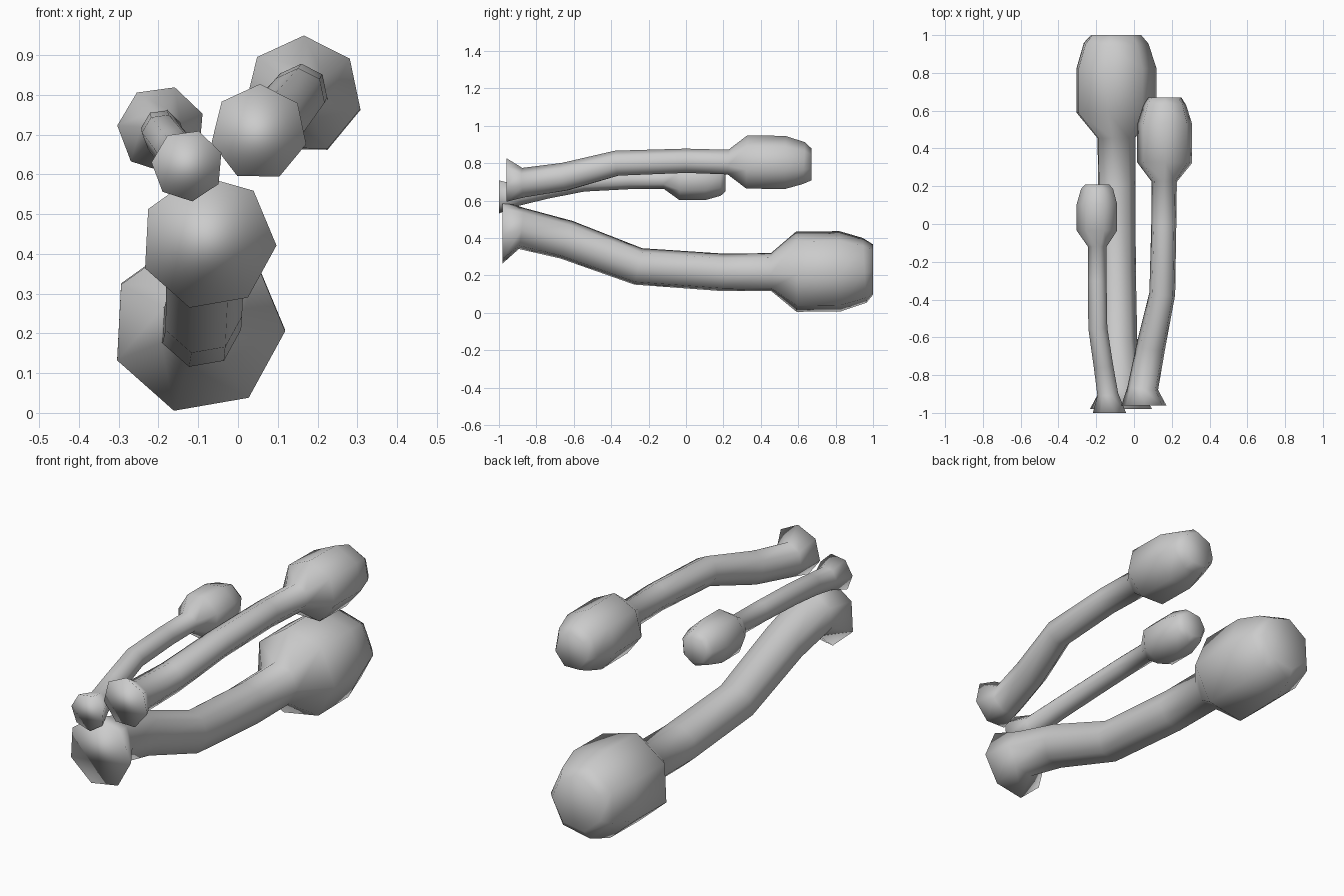
import bpy, bmesh
from math import cos, sin, radians, pi

SIDES = 7


def bud_stalk(name, rings, phase):
    """Loft heptagon rings (y, x, z, radius) along y, leaning each with the path."""
    bm = bmesh.new()
    loops = []
    for i, (y, x, z, r) in enumerate(rings):
        sx = sz = 0.0
        if 0 < i < len(rings) - 1:
            a, b = rings[i - 1], rings[i + 1]
            sx = (b[1] - a[1]) / (b[0] - a[0])
            sz = (b[2] - a[2]) / (b[0] - a[0])
        loop = []
        for k in range(SIDES):
            t = radians(phase) + 2 * pi * k / SIDES
            dx, dz = r * cos(t), r * sin(t)
            loop.append(bm.verts.new((x + dx, y - sx * dx - sz * dz, z + dz)))
        loops.append(loop)
    for a, b in zip(loops, loops[1:]):
        for k in range(SIDES):
            n = (k + 1) % SIDES
            bm.faces.new((a[k], a[n], b[n], b[k]))
    bm.faces.new(loops[0])
    bm.faces.new(loops[-1])
    bmesh.ops.recalc_face_normals(bm, faces=bm.faces)
    for f in bm.faces:
        f.smooth = True
    me = bpy.data.meshes.new(name)
    bm.to_mesh(me)
    bm.free()
    ob = bpy.data.objects.new(name, me)
    bpy.context.collection.objects.link(ob)


# Large low stalk: flared foot, bent stem, bulbous head
bud_stalk("large_stalk", [
    (-0.98, -0.075, 0.43, 0.172), (-0.88, -0.08, 0.45, 0.113),
    (-0.64, -0.085, 0.39, 0.103), (-0.255, -0.09, 0.247, 0.1),
    (0.20, -0.095, 0.215, 0.103), (0.455, -0.097, 0.217, 0.104),
    (0.59, -0.101, 0.217, 0.22), (0.825, -0.101, 0.22, 0.22),
    (0.955, -0.101, 0.225, 0.178), (1.0, -0.1, 0.23, 0.138)], -3)

# Medium upper stalk
bud_stalk("medium_stalk", [
    (-0.96, 0.053, 0.705, 0.122), (-0.87, 0.047, 0.692, 0.083),
    (-0.65, 0.09, 0.724, 0.077), (-0.37, 0.15, 0.797, 0.07),
    (0.0, 0.158, 0.81, 0.068), (0.225, 0.16, 0.803, 0.069),
    (0.325, 0.163, 0.80, 0.149), (0.53, 0.163, 0.797, 0.149),
    (0.63, 0.163, 0.795, 0.117), (0.67, 0.163, 0.79, 0.09)], 89)

# Small short stalk
bud_stalk("small_stalk", [
    (-1.0, -0.127, 0.622, 0.091), (-0.90, -0.137, 0.63, 0.057),
    (-0.75, -0.16, 0.663, 0.053), (-0.55, -0.19, 0.70, 0.052),
    (-0.3, -0.193, 0.712, 0.051), (-0.12, -0.193, 0.714, 0.051),
    (-0.035, -0.193, 0.713, 0.111), (0.105, -0.193, 0.713, 0.111),
    (0.185, -0.193, 0.713, 0.088), (0.21, -0.193, 0.713, 0.066)], 175)
